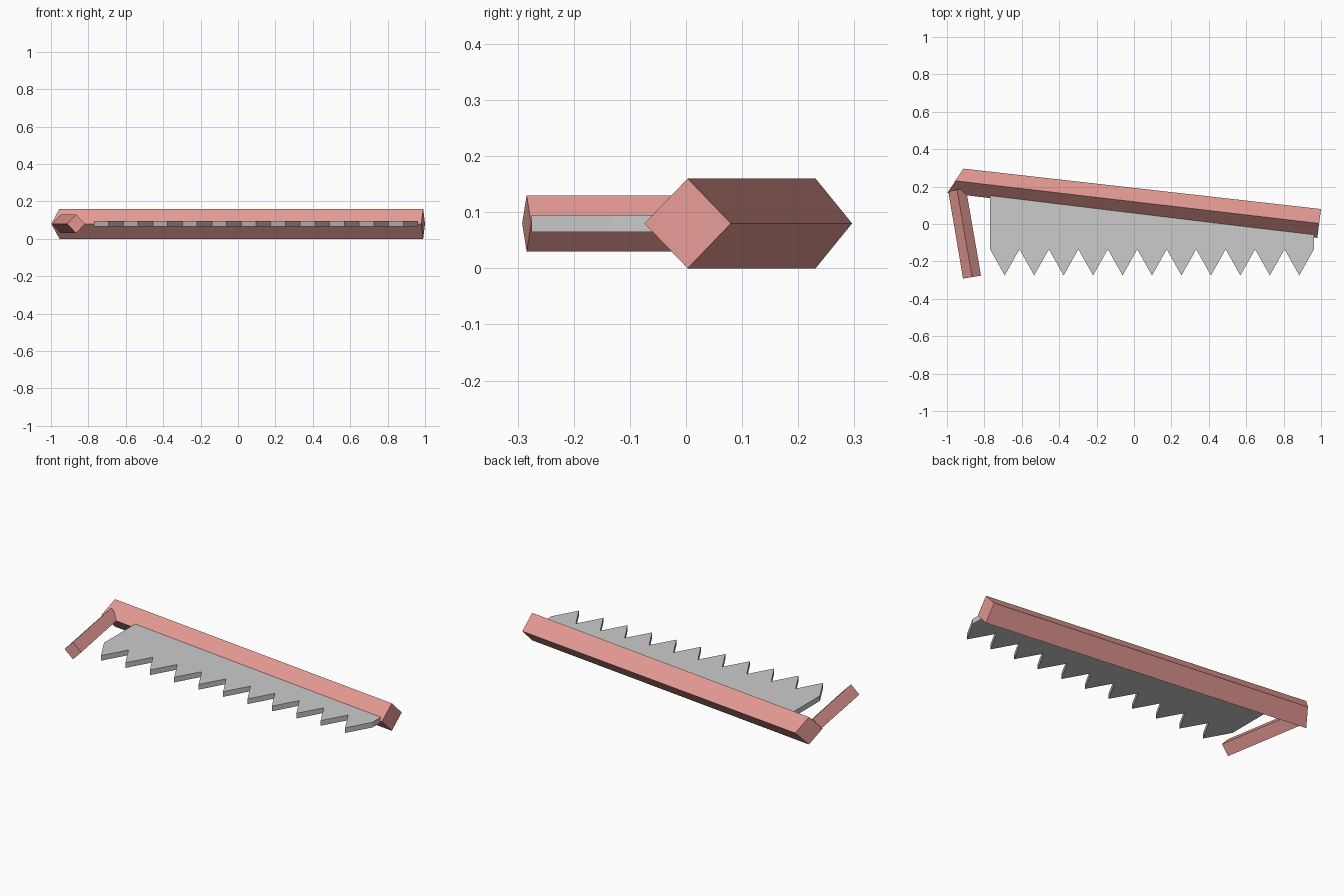
import bpy, bmesh
from mathutils import Vector

if "Cube" in bpy.data.objects:
    bpy.data.objects.remove(bpy.data.objects["Cube"])

MID_Z = 0.08

red = bpy.data.materials.new("red_paint")
red.diffuse_color = (0.8, 0.33, 0.3, 1)
red.use_nodes = True
red.node_tree.nodes["Principled BSDF"].inputs["Base Color"].default_value = red.diffuse_color


def finish(name, bm, mat=None):
    bmesh.ops.recalc_face_normals(bm, faces=bm.faces)
    mesh = bpy.data.meshes.new(name)
    bm.to_mesh(mesh)
    bm.free()
    obj = bpy.data.objects.new(name, mesh)
    bpy.context.collection.objects.link(obj)
    if mat:
        mesh.materials.append(mat)
    return obj


def diamond_bar(name, half_height, ends):
    """Four-sided bar; each end is (centre xy, sideways half-diagonal xy)."""
    bm = bmesh.new()
    up = Vector((0, 0, half_height))
    rings = []
    for centre, side in ends:
        c, s = Vector((*centre, MID_Z)), Vector((*side, 0))
        rings.append([bm.verts.new(c + o) for o in (s, up, -s, -up)])
    a, b = rings
    bm.faces.new(a)
    bm.faces.new(b)
    for i in range(4):
        j = (i + 1) % 4
        bm.faces.new((a[i], a[j], b[j], b[i]))
    return finish(name, bm, red)


# Long back bar, with its left end cut at a mitre
diamond_bar("back_bar", 0.08, [((-0.955, 0.231), (0.043, 0.065)),
                               ((0.99, 0.003), (0.01, 0.077))])

# Thinner handle at the left end
diamond_bar("handle", 0.05, [((-0.866, -0.284), (0.048, 0.008)),
                             ((-0.946, 0.183), (0.047, 0.008))])

# Toothed blade: one flat outline, extruded to thickness
left, pitch, teeth = -0.77, 0.1575, 11
right = left + pitch * teeth
outline = [(right, -0.055), (left, 0.155), (left, -0.135)]
for i in range(teeth):
    x = left + pitch * i
    outline += [(x + pitch / 2, -0.275), (x + pitch, -0.135)]
bm = bmesh.new()
face = bm.faces.new([bm.verts.new((x, y, MID_Z - 0.015)) for x, y in outline])
new = bmesh.ops.extrude_face_region(bm, geom=[face], use_keep_orig=True)["geom"]
bmesh.ops.translate(bm, vec=(0, 0, 0.03),
                    verts=[g for g in new if isinstance(g, bmesh.types.BMVert)])
finish("blade", bm)
